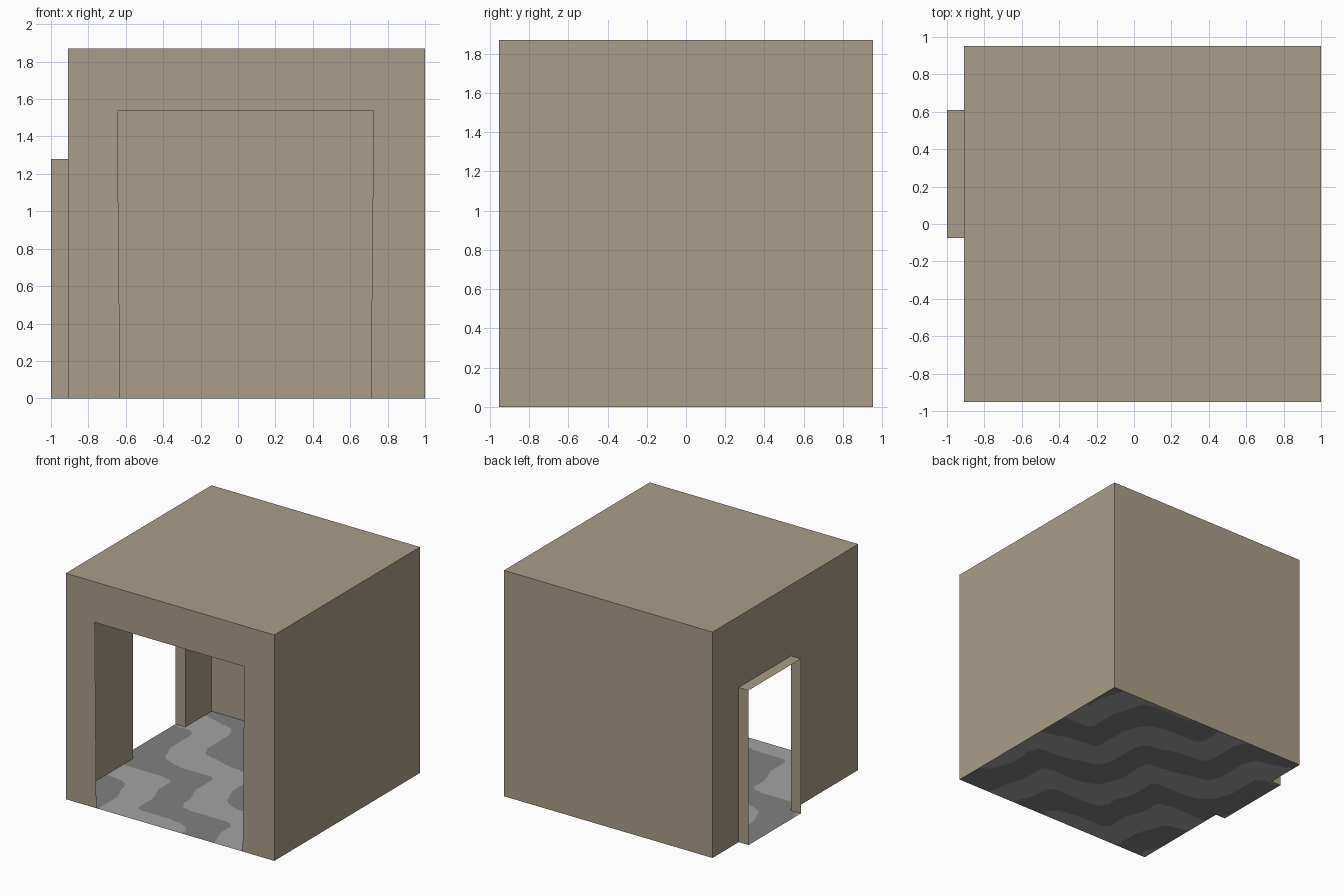
import bpy, bmesh, math

if "Cube" in bpy.data.objects:
    bpy.data.objects.remove(bpy.data.objects["Cube"])

X0, X1, Y0, Y1, H = -0.91, 1.0, -0.953, 0.953, 1.87   # room shell
DX, DY0, DY1, DH = -1.0, -0.075, 0.61, 1.28           # side doorway


def material(name, rgb):
    m = bpy.data.materials.new(name)
    m.diffuse_color = (*rgb, 1)
    m.use_nodes = True
    m.node_tree.nodes["Principled BSDF"].inputs["Base Color"].default_value = m.diffuse_color
    return m


WALL = material("tan_plaster", (0.402, 0.337, 0.246))
LIGHT = material("light_grey_floor", (0.366, 0.366, 0.366))
DARK = material("dark_grey_floor", (0.216, 0.216, 0.216))


def sheet(name, polys, mats=(WALL,)):
    """Thin surface made of polygons given by their corner points."""
    bm = bmesh.new()
    for p in polys:
        bm.faces.new([bm.verts.new(c) for c in p])
    bmesh.ops.remove_doubles(bm, verts=bm.verts, dist=1e-5)
    me = bpy.data.meshes.new(name)
    bm.to_mesh(me)
    bm.free()
    for m in mats:
        me.materials.append(m)
    ob = bpy.data.objects.new(name, me)
    bpy.context.collection.objects.link(ob)
    return ob


# Plain walls and roof
sheet("roof", [[(X0, Y0, H), (X1, Y0, H), (X1, Y1, H), (X0, Y1, H)]])
sheet("right_wall", [[(X1, Y0, 0), (X1, Y1, 0), (X1, Y1, H), (X1, Y0, H)]])
sheet("back_wall", [[(X1, Y1, 0), (X0, Y1, 0), (X0, Y1, H), (X1, Y1, H)]])

# Front wall wraps around a wide, slightly flared opening
front = [(X0, 0), (-0.63, 0), (-0.645, 1.535), (0.725, 1.535),
         (0.71, 0), (X1, 0), (X1, H), (X0, H)]
sheet("front_wall", [[(x, Y0, z) for x, z in front]])

# Left wall wraps around the doorway
left = [(Y1, 0), (DY1, 0), (DY1, DH), (DY0, DH), (DY0, 0), (Y0, 0), (Y0, H), (Y1, H)]
sheet("left_wall", [[(X0, y, z) for y, z in left]])

# Doorway lining sticking out of the left wall
jamb = lambda y: [(DX, y, 0), (X0, y, 0), (X0, y, DH), (DX, y, DH)]
sheet("doorway_lining", [jamb(DY0)[::1], jamb(DY1)[::-1],
      [(DX, DY0, DH), (X0, DY0, DH), (X0, DY1, DH), (DX, DY1, DH)]])


# Floor with wavy diagonal zigzag bands
def is_light(x, y):
    a, b = (x + y) / 2, (y - x) / 2
    wave = math.asin(0.95 * math.cos(2 * math.pi * (b - 0.1) / 0.6)) / 1.25
    ripple = 0.015 * math.sin(23 * b + 5 * a)
    return math.cos(2 * math.pi * (a + 0.12 - 0.1 * wave - ripple) / 0.45) > 0


def tiles(x0, x1, y0, y1, nx, ny):
    sx, sy = (x1 - x0) / nx, (y1 - y0) / ny
    for i in range(nx):
        for j in range(ny):
            x, y = x0 + i * sx, y0 + j * sy
            yield [(x, y, 0), (x + sx, y, 0), (x + sx, y + sy, 0), (x, y + sy, 0)]


for name, area in (("floor", (X0, X1, Y0, Y1, 130, 130)),
                   ("doorway_floor", (DX, X0, DY0, DY1, 6, 46))):
    ob = sheet(name, tiles(*area), (DARK, LIGHT))
    for f in ob.data.polygons:
        f.material_index = int(is_light(f.center.x, f.center.y))
